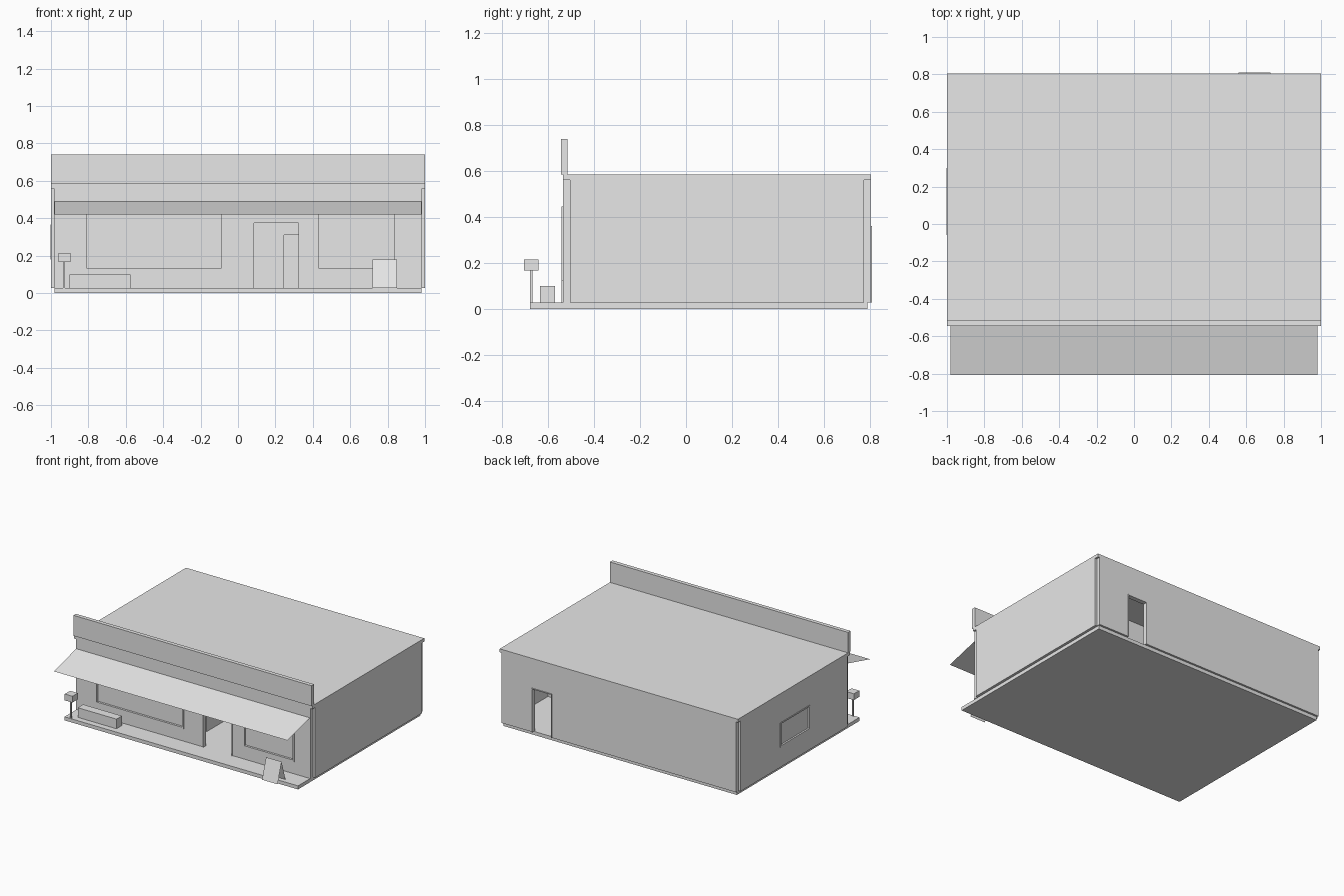
import bpy
from mathutils import Vector

cube = bpy.data.objects.get("Cube")
if cube:
    bpy.data.objects.remove(cube, do_unlink=True)

grey = bpy.data.materials.new("plain_grey")
grey.use_nodes = True
tone = (0.8, 0.8, 0.8, 1)
grey.diffuse_color = tone
grey.node_tree.nodes["Principled BSDF"].inputs["Base Color"].default_value = tone


def make(name, verts, faces):
    mesh = bpy.data.meshes.new(name)
    mesh.from_pydata(verts, [], faces)
    mesh.materials.append(grey)
    obj = bpy.data.objects.new(name, mesh)
    bpy.context.collection.objects.link(obj)
    return obj


def box(name, xs, ys, zs):
    verts = [(x, y, z) for x in xs for y in ys for z in zs]
    faces = [(0, 1, 3, 2), (4, 6, 7, 5), (0, 4, 5, 1),
             (2, 3, 7, 6), (0, 2, 6, 4), (1, 5, 7, 3)]
    return make(name, verts, faces)


def oriented_box(name, along, depth, u, z):
    """Box whose length runs along x or along y."""
    return box(name, u, depth, z) if along == "x" else box(name, depth, u, z)


def wall(name, along, span, depth, holes):
    """Wall made of piers, lintels and sills around rectangular holes."""
    start = span[0]
    for u0, u1, z0, z1 in holes:
        oriented_box(name + "_pier", along, depth, (start, u0), (FLOOR, CEIL))
        oriented_box(name + "_lintel", along, depth, (u0, u1), (z1, CEIL))
        if z0 > FLOOR:
            oriented_box(name + "_sill", along, depth, (u0, u1), (FLOOR, z0))
        start = u1
    oriented_box(name + "_pier", along, depth, (start, span[1]), (FLOOR, CEIL))


def frame(name, along, depth, hole, width=0.012):
    """Trim lining the inside edge of an opening; doors get no bottom rail."""
    u0, u1, z0, z1 = hole
    for u in ((u0, u0 + width), (u1 - width, u1)):
        oriented_box(name + "_jamb", along, depth, u, (z0, z1))
    inner = (u0 + width, u1 - width)
    oriented_box(name + "_head", along, depth, inner, (z1 - width, z1))
    if z0 > FLOOR:
        oriented_box(name + "_bottom_rail", along, depth, inner, (z0, z0 + width))


FLOOR, CEIL, TOP = 0.027, 0.56, 0.585
FRONT, BACK, THICK = -0.535, 0.805, 0.03

# Base slab and roof
box("base_slab", (-0.98, 0.98), (-0.68, 0.79), (0, FLOOR))
box("roof", (-1, 1), (FRONT, BACK), (CEIL, TOP))

# Front wall with two windows and an open doorway
window_left = (-0.82, -0.08, 0.12, 0.445)
doorway = (0.08, 0.33, FLOOR, 0.38)
window_right = (0.42, 0.85, 0.12, 0.445)
wall("front_wall", "x", (-0.985, 0.985), (FRONT, FRONT + THICK),
     [window_left, doorway, window_right])
for hole in (window_left, window_right):
    frame("front_window", "x", (FRONT - 0.006, FRONT + 0.02), hole)
    box("front_window_pane", hole[:2], (FRONT + 0.01, FRONT + 0.018), hole[2:])
frame("front_door", "x", (FRONT - 0.006, FRONT + THICK), doorway, 0.006)

# Back wall with an open service doorway
back_door = (0.56, 0.73, FLOOR, 0.36)
wall("back_wall", "x", (-0.985, 0.985), (BACK - THICK, BACK), [back_door])
frame("back_door", "x", (BACK - THICK, BACK + 0.005), back_door, 0.006)

# Side walls, leaving a notch at each corner
side_window = (-0.06, 0.30, 0.18, 0.365)
side_span = (FRONT + THICK, BACK - THICK)
wall("left_wall", "y", side_span, (0.97, 1), [])
wall("right_wall", "y", side_span, (-1, -0.97), [side_window])
frame("side_window", "y", (-1.003, -0.98), side_window, 0.01)
box("side_window_pane", (-0.99, -0.982), side_window[:2], side_window[2:])

# Interior partition and counter
wall("partition", "x", (-0.97, 0.97), (0.25, 0.27), [(0.245, 0.42, FLOOR, 0.31)])
box("counter", (-0.3, -0.04), (-0.32, 0.1), (FLOOR, 0.15))

# Parapet sign board and sloping awning
box("parapet", (-1, 1), (-0.545, -0.515), (TOP, 0.74))
make("awning", [(-0.98, -0.54, 0.49), (-0.98, -0.807, 0.42),
                (0.98, -0.807, 0.42), (0.98, -0.54, 0.49)], [(0, 1, 2, 3)])

# Letterbox on a post, and planter
box("letterbox_post", (-0.935, -0.924), (-0.68, -0.669), (FLOOR, 0.17))
box("letterbox", (-0.96, -0.895), (-0.706, -0.642), (0.167, 0.215))
box("planter", (-0.9, -0.575), (-0.635, -0.57), (FLOOR, 0.1))

# Folding pavement board: two leaning sheets
for name, foot in (("board_front", -0.74), ("board_back", -0.645)):
    make(name, [Vector(p) for p in ((0.72, foot, FLOOR), (0.85, foot, FLOOR),
                                    (0.85, -0.692, 0.18), (0.72, -0.692, 0.18))],
         [(0, 1, 2, 3) if foot < -0.7 else (3, 2, 1, 0)])
